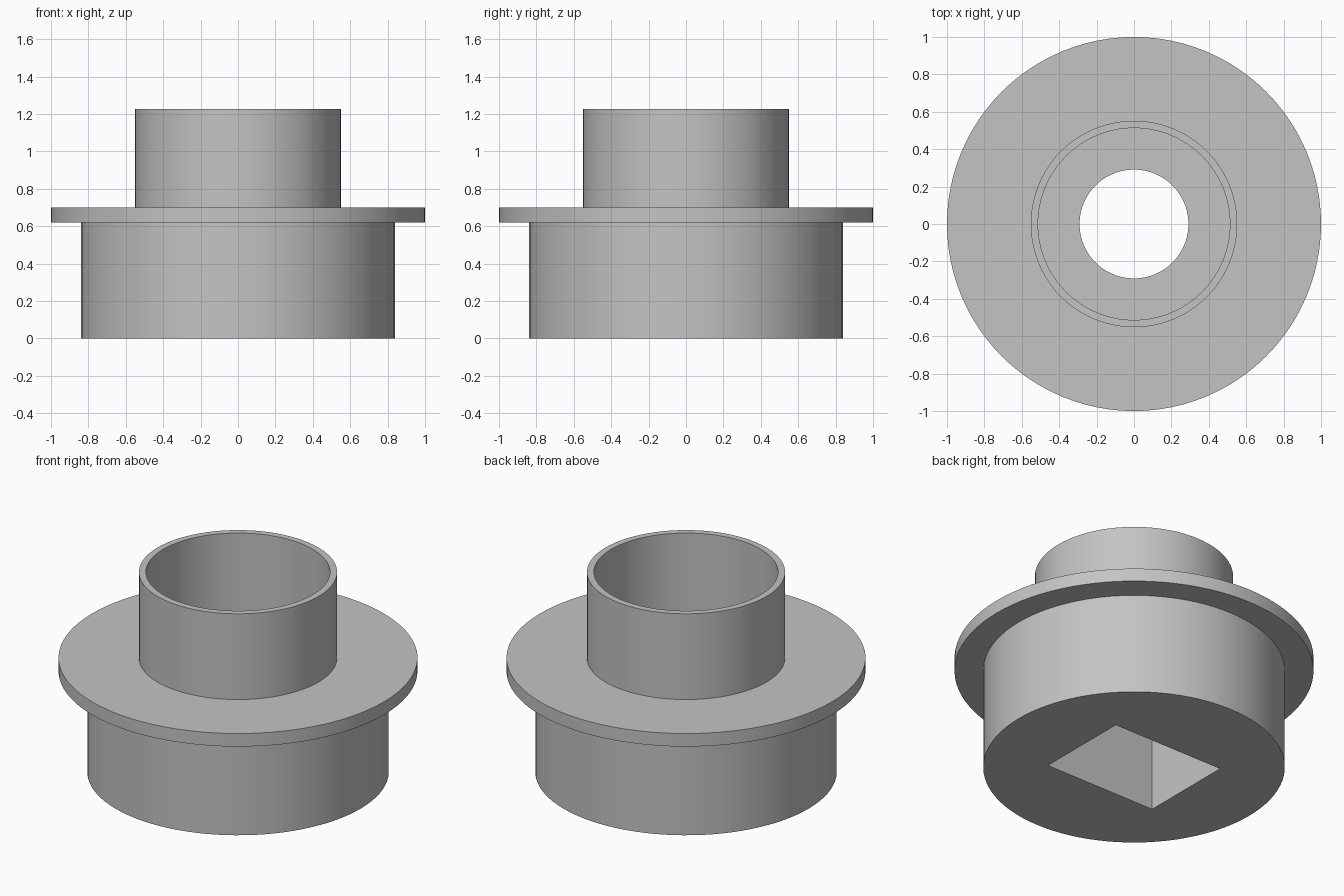
import bpy, bmesh, math

cube = bpy.data.objects.get("Cube")
if cube:
    bpy.data.objects.remove(cube, do_unlink=True)

SEGMENTS = 96
BODY_R, FLANGE_R, TUBE_R, TUBE_IN_R, BORE_R = 0.84, 1.0, 0.552, 0.513, 0.291
BODY_TOP, FLANGE_TOP, TUBE_TOP = 0.62, 0.70, 1.227
SOCKET_X, SOCKET_Y = 0.757, 0.588

# Single grey material
grey = bpy.data.materials.new("plain grey")
grey.use_nodes = True
colour = (0.55, 0.55, 0.55, 1)
grey.diffuse_color = colour
grey.node_tree.nodes["Principled BSDF"].inputs["Base Color"].default_value = colour


def add_object(name, bm):
    bmesh.ops.recalc_face_normals(bm, faces=bm.faces)
    mesh = bpy.data.meshes.new(name)
    bm.to_mesh(mesh)
    bm.free()
    mesh.materials.append(grey)
    obj = bpy.data.objects.new(name, mesh)
    bpy.context.collection.objects.link(obj)
    return obj


def lathe(name, profile):
    """Revolve a closed (radius, height) outline about the z axis."""
    bm = bmesh.new()
    verts = [bm.verts.new((r, 0, z)) for r, z in profile]
    edges = [bm.edges.new((v, verts[i - 1])) for i, v in enumerate(verts)]
    bmesh.ops.spin(bm, geom=verts + edges, cent=(0, 0, 0), axis=(0, 0, 1),
                   angle=math.tau, steps=SEGMENTS)
    bmesh.ops.remove_doubles(bm, verts=bm.verts, dist=0.0005)
    return add_object(name, bm)


# Body, flange and tube in one turned piece with a round bore
adapter = lathe("flanged_adapter", [
    (BORE_R, 0), (BODY_R, 0), (BODY_R, BODY_TOP),
    (FLANGE_R, BODY_TOP), (FLANGE_R, FLANGE_TOP),
    (TUBE_R, FLANGE_TOP), (TUBE_R, TUBE_TOP),
    (TUBE_IN_R, TUBE_TOP), (TUBE_IN_R, FLANGE_TOP), (BORE_R, FLANGE_TOP),
])

# Rectangular socket cut up from the underside to the flange
bm = bmesh.new()
bmesh.ops.create_cube(bm, size=1)
for v in bm.verts:
    v.co.x *= SOCKET_X
    v.co.y *= SOCKET_Y
    v.co.z = BODY_TOP if v.co.z > 0 else -0.2
cutter = add_object("socket_cutter", bm)
cutter.hide_render = True

cut = adapter.modifiers.new("socket", 'BOOLEAN')
cut.operation = 'DIFFERENCE'
cut.solver = 'EXACT'
cut.object = cutter

# Bake the cut, then smooth the round walls and keep the rims sharp
bpy.ops.object.select_all(action='DESELECT')
adapter.select_set(True)
bpy.context.view_layer.objects.active = adapter
bpy.ops.object.modifier_apply(modifier=cut.name)
bpy.data.objects.remove(cutter, do_unlink=True)
bpy.ops.object.shade_smooth_by_angle(angle=math.radians(30))
